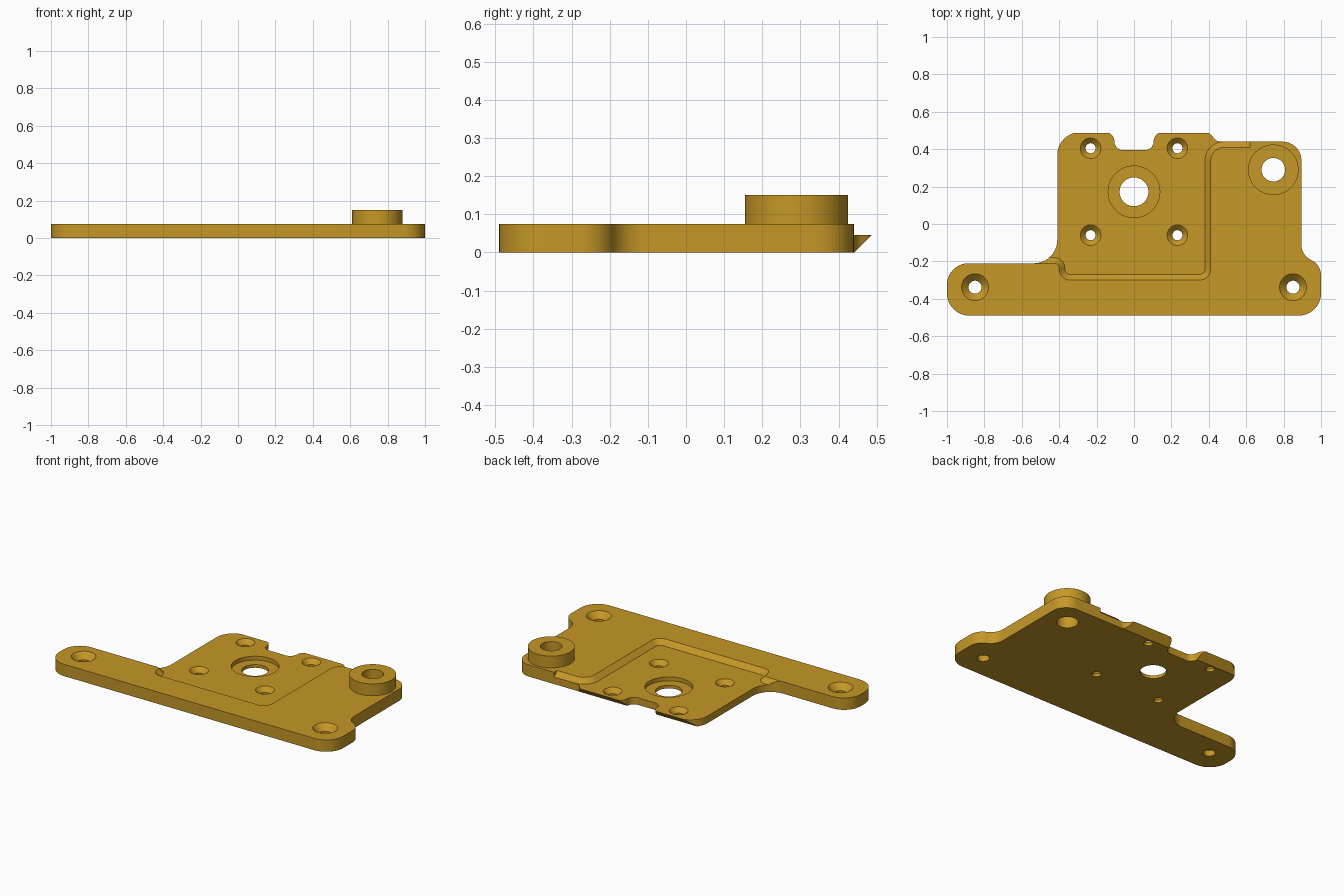
import bpy, bmesh, math
from mathutils import Vector

if "Cube" in bpy.data.objects:
    bpy.data.objects.remove(bpy.data.objects["Cube"])

T = 0.075       # plate thickness
FLOOR = 0.045   # height of the recessed floor

brass = bpy.data.materials.new("golden_brown")
brass.diffuse_color = (0.56, 0.31, 0.02, 1)
brass.use_nodes = True
brass.node_tree.nodes["Principled BSDF"].inputs["Base Color"].default_value = brass.diffuse_color


def rounded(corners, seg=10):
    """Turn (x, y, radius) corners into a closed outline with tangent arcs."""
    pts = []
    n = len(corners)
    for i, (x, y, r) in enumerate(corners):
        p = Vector((x, y))
        a = (Vector(corners[i - 1][:2]) - p).normalized()
        b = (Vector(corners[(i + 1) % n][:2]) - p).normalized()
        if r == 0:
            pts.append(p)
            continue
        half = a.angle(b) / 2
        centre = p + (a + b).normalized() * r / math.sin(half)
        start = p + a * r / math.tan(half) - centre
        end = p + b * r / math.tan(half) - centre
        sweep = math.pi - 2 * half
        for k in range(seg + 1):
            t = k / seg
            pts.append(centre + (start * math.sin((1 - t) * sweep)
                                 + end * math.sin(t * sweep)) / math.sin(sweep))
    return pts


def loft(name, rings):
    """Solid through a stack of (outline, z) rings with equal point counts."""
    bm = bmesh.new()
    vs = [[bm.verts.new((p[0], p[1], z)) for p in ring] for ring, z in rings]
    n = len(vs[0])
    for lo, hi in zip(vs, vs[1:]):
        for i in range(n):
            j = (i + 1) % n
            bm.faces.new((lo[i], lo[j], hi[j], hi[i]))
    bm.faces.new(vs[0][::-1])
    bm.faces.new(vs[-1])
    bmesh.ops.recalc_face_normals(bm, faces=bm.faces)
    mesh = bpy.data.meshes.new(name)
    bm.to_mesh(mesh)
    bm.free()
    mesh.materials.append(brass)
    ob = bpy.data.objects.new(name, mesh)
    bpy.context.collection.objects.link(ob)
    return ob


def turned(name, x, y, profile, seg=40):
    """Round solid at (x, y) from (radius, z) steps."""
    angles = [2 * math.pi * i / seg for i in range(seg)]
    return loft(name, [([(x + r * math.cos(a), y + r * math.sin(a)) for a in angles], z)
                       for r, z in profile])


def cut(target, cutter):
    bpy.context.view_layer.objects.active = target
    mod = target.modifiers.new("cut", 'BOOLEAN')
    mod.operation = 'DIFFERENCE'
    mod.solver = 'EXACT'
    mod.object = cutter
    bpy.ops.object.modifier_apply(modifier=mod.name)
    bpy.data.objects.remove(cutter)


# Plate outline, counter-clockwise from the front left
outline = rounded([
    (-1, -0.49, 0.12), (1, -0.49, 0.12),
    (1, -0.22, 0.09), (0.895, -0.165, 0.09), (0.895, 0.44, 0.10),
    (0.44, 0.44, 0.05), (0.405, 0.49, 0.05),
    (0.11, 0.49, 0.046), (0.10, 0.395, 0.046),
    (-0.10, 0.395, 0.046), (-0.11, 0.49, 0.046),
    (-0.41, 0.49, 0.12), (-0.41, -0.21, 0.125), (-1, -0.21, 0.115)])
plate = loft("mounting_plate", [(outline, 0), (outline, T)])


def recess_outline(d):
    """Recess edge grown outward by d, flaring out at both open ends."""
    return rounded([
        (-0.37 - d, -0.27 - d, 0.03 + d), (0.38 + d, -0.27 - d, 0.03 + d),
        (0.38 + d, 0.44 - d, 0.10 - d), (0.62, 0.44 - d, 0),
        (0.62, 0.6, 0), (-0.6, 0.6, 0),
        (-0.6, -0.18 - d, 0), (-0.37 - d, -0.18 - d, 0.055 - d)])


# Recess with sloping walls
cut(plate, loft("recess_cutter", [(recess_outline(0), FLOOR),
                                  (recess_outline(0.03), T),
                                  (recess_outline(0.03), T + 0.05)]))

# Sloping underside of the rear tabs
wedge = loft("wedge_cutter", [
    ([(-0.5, 0.42), (0.5, 0.42), (0.5, 0.6), (-0.5, 0.6)], -0.021),
    ([(-0.5, 0.54), (0.5, 0.54), (0.5, 0.6), (-0.5, 0.6)], 0.099)])
cut(plate, wedge)

# Countersunk screw holes in the recess
for x in (-0.232, 0.232):
    for y in (-0.06, 0.405):
        cut(plate, turned("screw_hole", x, y, [
            (0.027, -0.05), (0.027, FLOOR - 0.028), (0.055, FLOOR), (0.055, 0.2)]))

# Countersunk mounting holes at both ends
for x in (-0.85, 0.85):
    cut(plate, turned("mount_hole", x, -0.338, [
        (0.035, -0.05), (0.035, T - 0.037), (0.072, T), (0.072, 0.2)]))

# Stepped centre hole
cut(plate, turned("centre_hole", 0, 0.172, [
    (0.077, -0.05), (0.077, 0.02), (0.138, 0.02), (0.138, 0.2)], 64))

# Raised boss with a bore through the plate
boss = turned("boss", 0.745, 0.29, [(0.135, T), (0.135, 0.15)], 64)
for part in (plate, boss):
    cut(part, turned("bore", 0.745, 0.29, [(0.063, -0.05), (0.063, 0.2)]))

# Smooth curved walls, sharp edges
for part in (plate, boss):
    bpy.ops.object.select_all(action='DESELECT')
    part.select_set(True)
    bpy.context.view_layer.objects.active = part
    bpy.ops.object.shade_smooth_by_angle(angle=math.radians(30))
